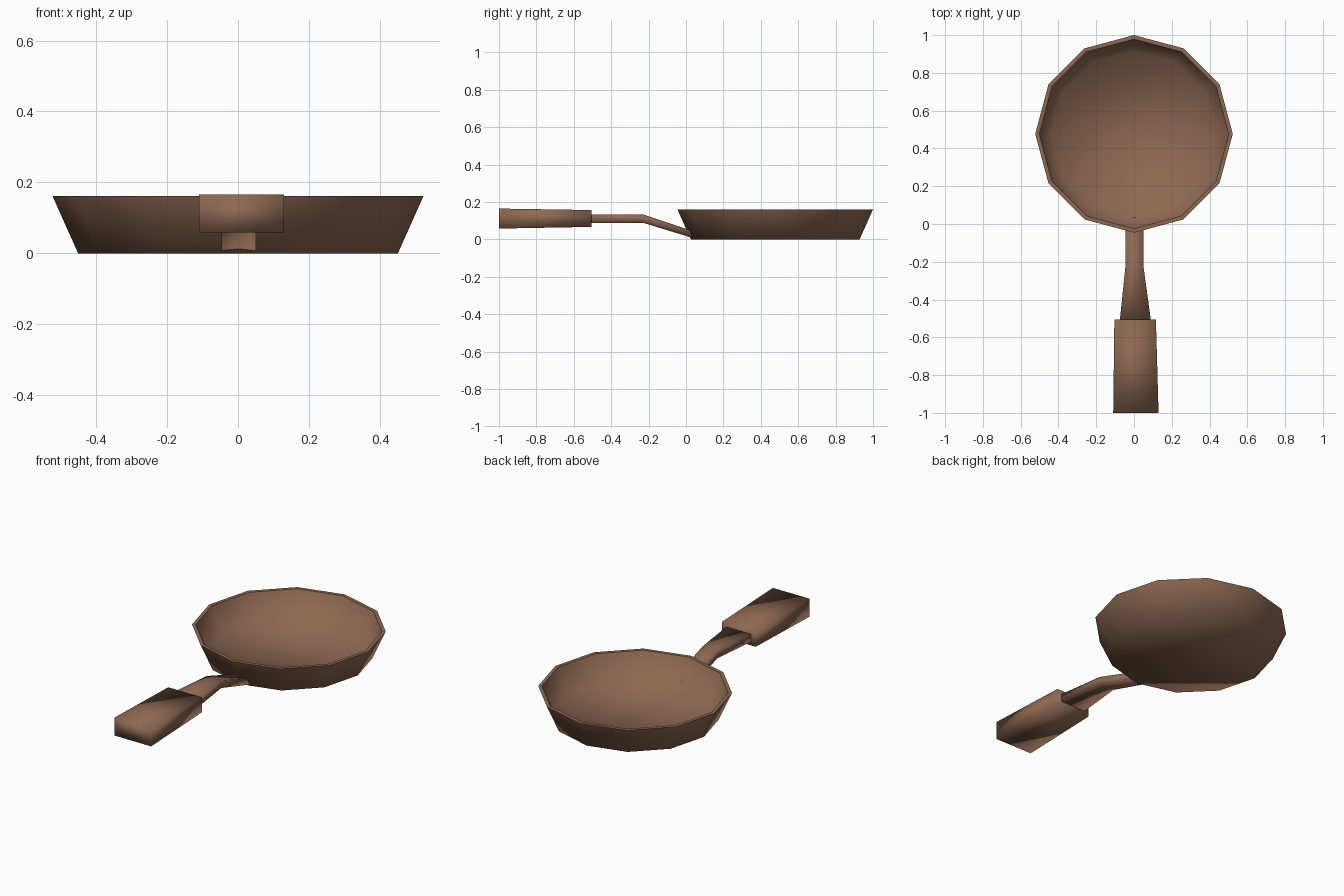
import bpy, bmesh, math

if "Cube" in bpy.data.objects:
    bpy.data.objects.remove(bpy.data.objects["Cube"])

brown = bpy.data.materials.new("brown")
brown.diffuse_color = (0.27, 0.14, 0.085, 1)
brown.use_nodes = True
brown.node_tree.nodes["Principled BSDF"].inputs["Base Color"].default_value = brown.diffuse_color


def loft(name, rings, sharp_rings=()):
    """Skin a list of closed rings, cap both ends, shade smooth."""
    bm = bmesh.new()
    loops = [[bm.verts.new(p) for p in ring] for ring in rings]
    n = len(loops[0])
    for a, b in zip(loops, loops[1:]):
        for i in range(n):
            j = (i + 1) % n
            bm.faces.new((a[i], a[j], b[j], b[i]))
    bm.faces.new(loops[0])
    bm.faces.new(loops[-1])
    bmesh.ops.recalc_face_normals(bm, faces=bm.faces)
    for f in bm.faces:
        f.smooth = True
    for k in sharp_rings:
        for i in range(n):
            bm.edges.get((loops[k][i], loops[k][(i + 1) % n])).smooth = False
    mesh = bpy.data.meshes.new(name)
    bm.to_mesh(mesh)
    bm.free()
    mesh.materials.append(brown)
    obj = bpy.data.objects.new(name, mesh)
    bpy.context.collection.objects.link(obj)
    return obj


def circle(r, z, n=12, cy=0.477):
    return [(r * math.sin(math.tau * i / n), cy + r * math.cos(math.tau * i / n), z)
            for i in range(n)]


def rect(y, x0, x1, z0, z1):
    return [(x0, y, z0), (x1, y, z0), (x1, y, z1), (x0, y, z1)]


# Pan: twelve-sided dish, from the underside over the rim to the inner floor
loft("pan", [circle(0.451, 0), circle(0.523, 0.161),
             circle(0.502, 0.161), circle(0.437, 0.022)], sharp_rings=(1, 2))

# Neck: bent bar that rises from the pan and widens towards the grip
loft("handle_neck", [rect(0.035, -0.046, 0.051, 0.008, 0.045),
                     rect(-0.23, -0.046, 0.051, 0.089, 0.134),
                     rect(-0.53, -0.077, 0.092, 0.089, 0.134)])

# Grip: slightly flared block
loft("handle_grip", [rect(-0.505, -0.104, 0.116, 0.067, 0.157),
                     rect(-1.0, -0.110, 0.130, 0.058, 0.165)])
